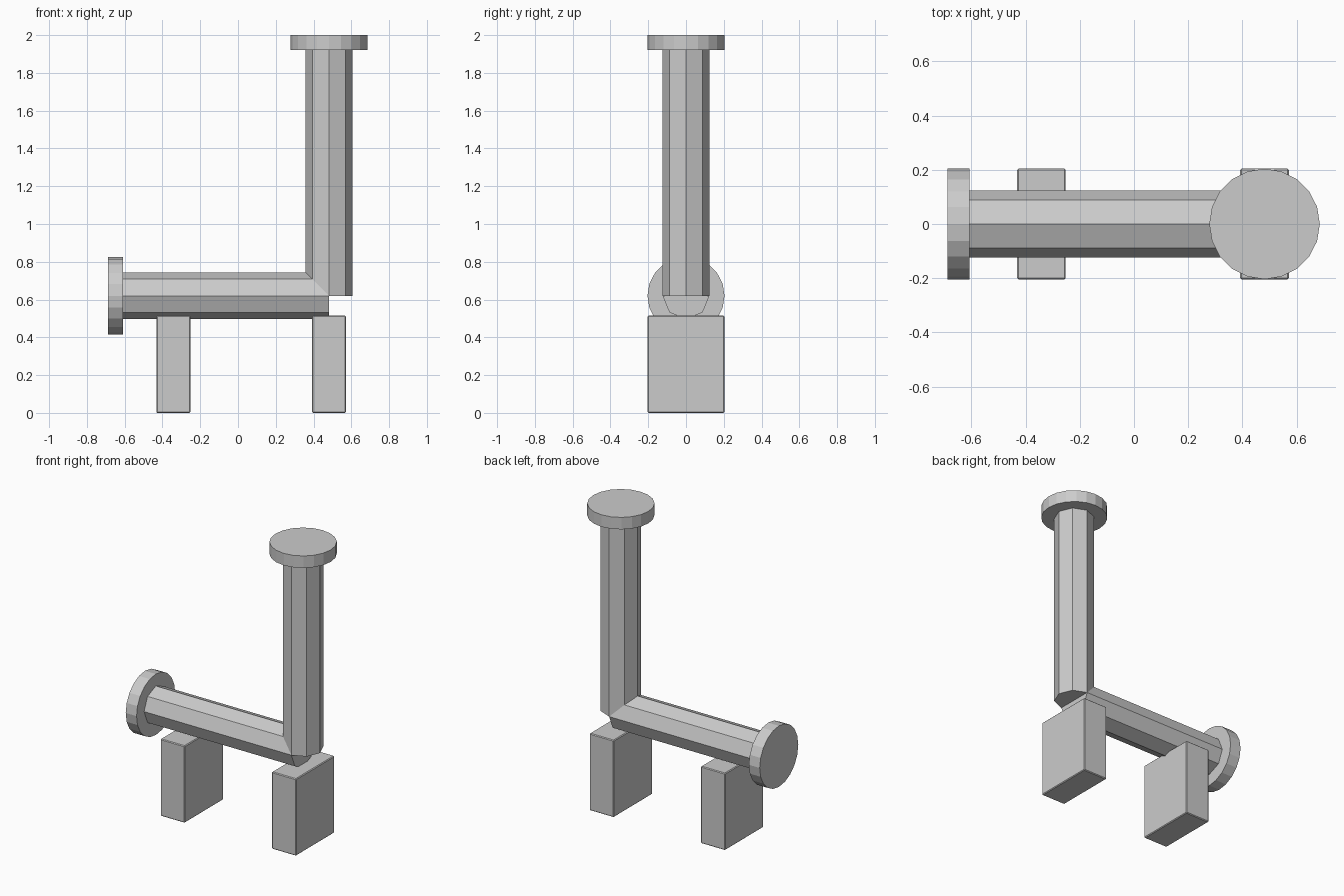
import bpy
from math import pi

if "Cube" in bpy.data.objects:
    bpy.data.objects.remove(bpy.data.objects["Cube"])

AXIS = 0.62      # height of the horizontal pipe axis
UPRIGHT_X = 0.482


def cylinder(name, sides, radius, length, centre, along_x=False):
    rot = (0, pi / 2, 0) if along_x else (0, 0, 0)
    bpy.ops.mesh.primitive_cylinder_add(vertices=sides, radius=radius, depth=length,
                                        location=centre, rotation=rot)
    bpy.context.object.name = name


def block(name, x):
    bpy.ops.mesh.primitive_cube_add(size=1, location=(x, 0, 0.2575))
    ob = bpy.context.object
    ob.name = name
    ob.scale = (0.18, 0.408, 0.515)
    bpy.ops.object.transform_apply(location=False, rotation=False, scale=True)
    bevel = ob.modifiers.new("edge_bevel", 'BEVEL')
    bevel.width = 0.005
    bevel.segments = 1


# Octagonal pipes meeting at the corner
cylinder("horizontal_pipe", 8, 0.124, 1.092, (-0.064, 0, AXIS), True)
cylinder("vertical_pipe", 8, 0.124, 1.30, (UPRIGHT_X, 0, AXIS + 0.65))

# End flanges
cylinder("horizontal_flange", 20, 0.204, 0.08, (-0.648, 0, AXIS), True)
cylinder("vertical_flange", 20, 0.204, 0.08, (UPRIGHT_X, 0, 1.96))

# Support blocks
block("left_support", -0.342)
block("right_support", UPRIGHT_X)
